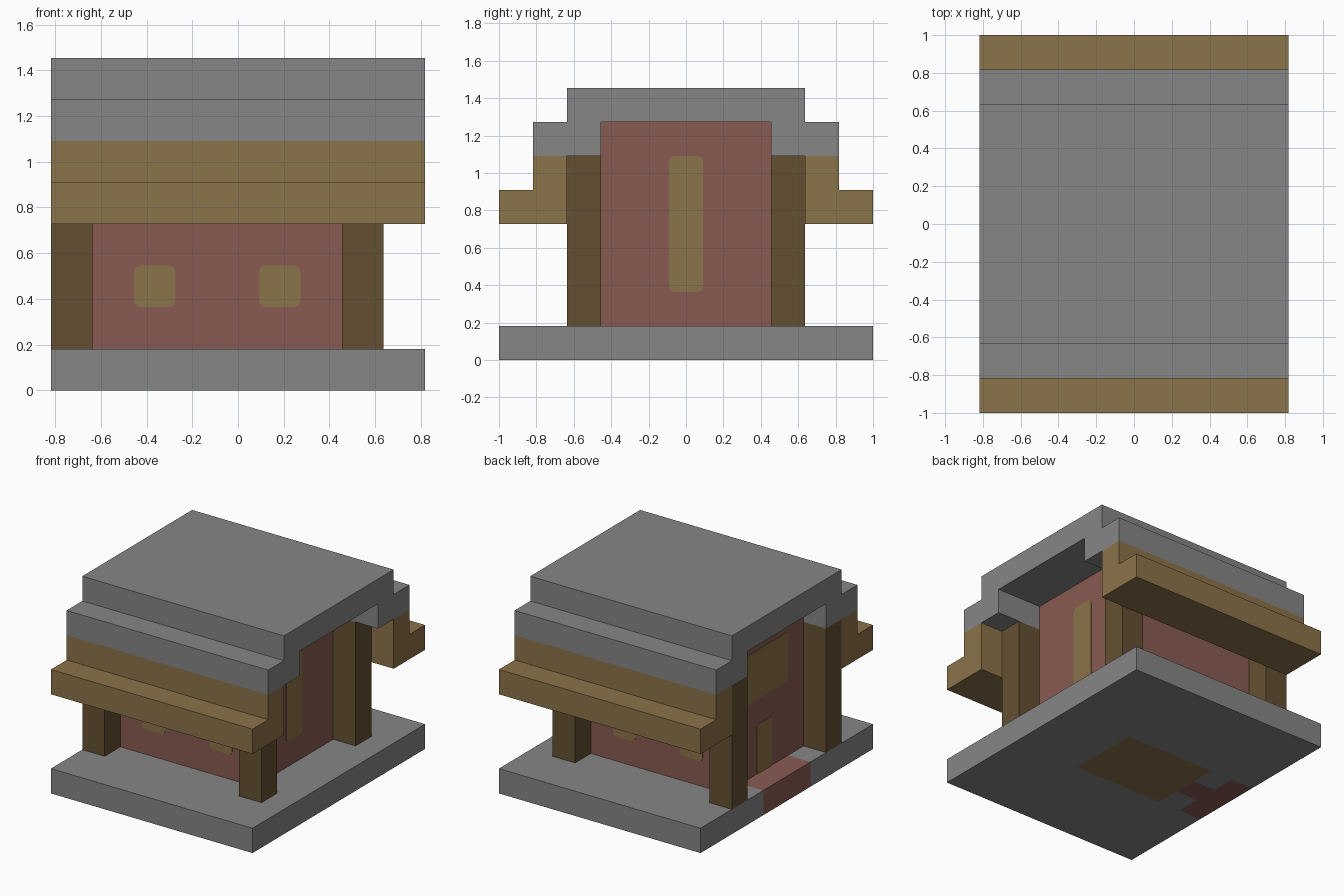
import bpy, bmesh
from mathutils import Vector

cube = bpy.data.objects.get("Cube")
if cube:
    bpy.data.objects.remove(cube, do_unlink=True)

U = 2 / 11  # one building block


def srgb(*rgb):
    return [((c / 255 + 0.055) / 1.055) ** 2.4 for c in rgb] + [1.0]


def material(name, colour):
    m = bpy.data.materials.new(name)
    m.use_nodes = True
    m.diffuse_color = colour
    m.node_tree.nodes["Principled BSDF"].inputs["Base Color"].default_value = colour
    return m


GREY = material("stone grey", srgb(134, 134, 134))
RED = material("brick red", srgb(137, 91, 82))
TAN = material("light wood", srgb(139, 115, 74))
DARK = material("dark wood", srgb(100, 80, 50))


def finish(name, bm, *mats):
    """Scale from blocks to scene units and link the object."""
    bmesh.ops.recalc_face_normals(bm, faces=bm.faces)
    bmesh.ops.scale(bm, vec=(U, U, U), verts=bm.verts)
    mesh = bpy.data.meshes.new(name)
    bm.to_mesh(mesh)
    bm.free()
    for m in mats:
        mesh.materials.append(m)
    obj = bpy.data.objects.new(name, mesh)
    bpy.context.collection.objects.link(obj)
    return obj


def box_mesh(lo, hi):
    bm = bmesh.new()
    bmesh.ops.create_cube(bm, size=1)
    lo, hi = Vector(lo), Vector(hi)
    bmesh.ops.scale(bm, vec=hi - lo, verts=bm.verts)
    bmesh.ops.translate(bm, vec=(lo + hi) / 2, verts=bm.verts)
    return bm


def box(name, lo, hi, mat):
    return finish(name, box_mesh(lo, hi), mat)


def plate(name, axis, lo, hi, mat):
    """Thin panel with rounded corners; axis is its facing direction."""
    bm = box_mesh(lo, hi)
    edges = [e for e in bm.edges
             if abs((e.verts[0].co - e.verts[1].co).normalized()[axis]) > 0.9]
    bmesh.ops.bevel(bm, geom=edges, offset=0.16, segments=4, profile=0.5,
                    affect='EDGES')
    return finish(name, bm, mat)


def extrude_x(name, profile, mat):
    """Sweep a (y, z) profile across the full width."""
    bm = bmesh.new()
    face = bm.faces.new([bm.verts.new((-4.5, y, z)) for y, z in profile])
    new = bmesh.ops.extrude_face_region(bm, geom=[face])["geom"]
    verts = [v for v in new if isinstance(v, bmesh.types.BMVert)]
    bmesh.ops.translate(bm, vec=(9, 0, 0), verts=verts)
    return finish(name, bm, mat)


# Base slab with the entrance path and floor cut into it
bm = box_mesh((-4.5, -5.5, 0), (4.5, 5.5, 1))
cuts = [(0, c) for c in (-3.5, -2.5, 1.5)] + [(1, c) for c in (-1.5, -0.5, 0.5, 1.5)]
for axis, at in cuts:
    normal = Vector((0, 0, 0))
    normal[axis] = 1
    bmesh.ops.bisect_plane(bm, geom=bm.verts[:] + bm.edges[:] + bm.faces[:],
                           plane_co=normal * at, plane_no=normal)
for f in bm.faces:
    c = f.calc_center_median()
    half_path = 1.5 if c.x < -3.5 else 0.5
    if c.x < -2.5 and abs(c.y) < half_path:
        f.material_index = 1
    elif -2.5 < c.x < 1.5 and abs(c.y) < 1.5:
        f.material_index = 2
finish("base", bm, GREY, RED, TAN)

# House body
box("walls", (-3.5, -2.5, 1), (2.5, 2.5, 7), RED)

# Corner posts
for x, xn in ((-4.5, "right"), (2.5, "left")):
    for y, yn in ((-3.5, "front"), (2.5, "back")):
        box(f"{yn}_{xn}_post", (x, y, 1), (x + 1, y + 1, 6), DARK)

# Stepped roof and eaves
half = [(2.5, 7), (2.5, 6), (4.5, 6), (4.5, 7), (3.5, 7), (3.5, 8)]
extrude_x("roof", half + [(-y, z) for y, z in reversed(half)], GREY)
eave = [(3.5, 4), (5.5, 4), (5.5, 5), (4.5, 5), (4.5, 6), (3.5, 6)]
for s, n in ((-1, "front"), (1, "back")):
    extrude_x(f"{n}_eave", [(s * y, z) for y, z in eave], TAN)

# Windows and door
T = 0.02
for s, n in ((-1, "front"), (1, "back")):
    for x, side in ((-2.5, "right"), (0.5, "left")):
        plate(f"{n}_{side}_window", 1, (x, s * 2.5 - T, 2), (x + 1, s * 2.5 + T, 3), TAN)
plate("tall_side_window", 0, (2.5 - T, -0.5, 2), (2.5 + T, 0.5, 6), TAN)
plate("upper_window", 0, (-3.5 - T, -1.5, 4), (-3.5 + T, 1.5, 6), TAN)
plate("door", 0, (-3.5 - T, -0.5, 1), (-3.5 + T, 0.5, 3), TAN)
